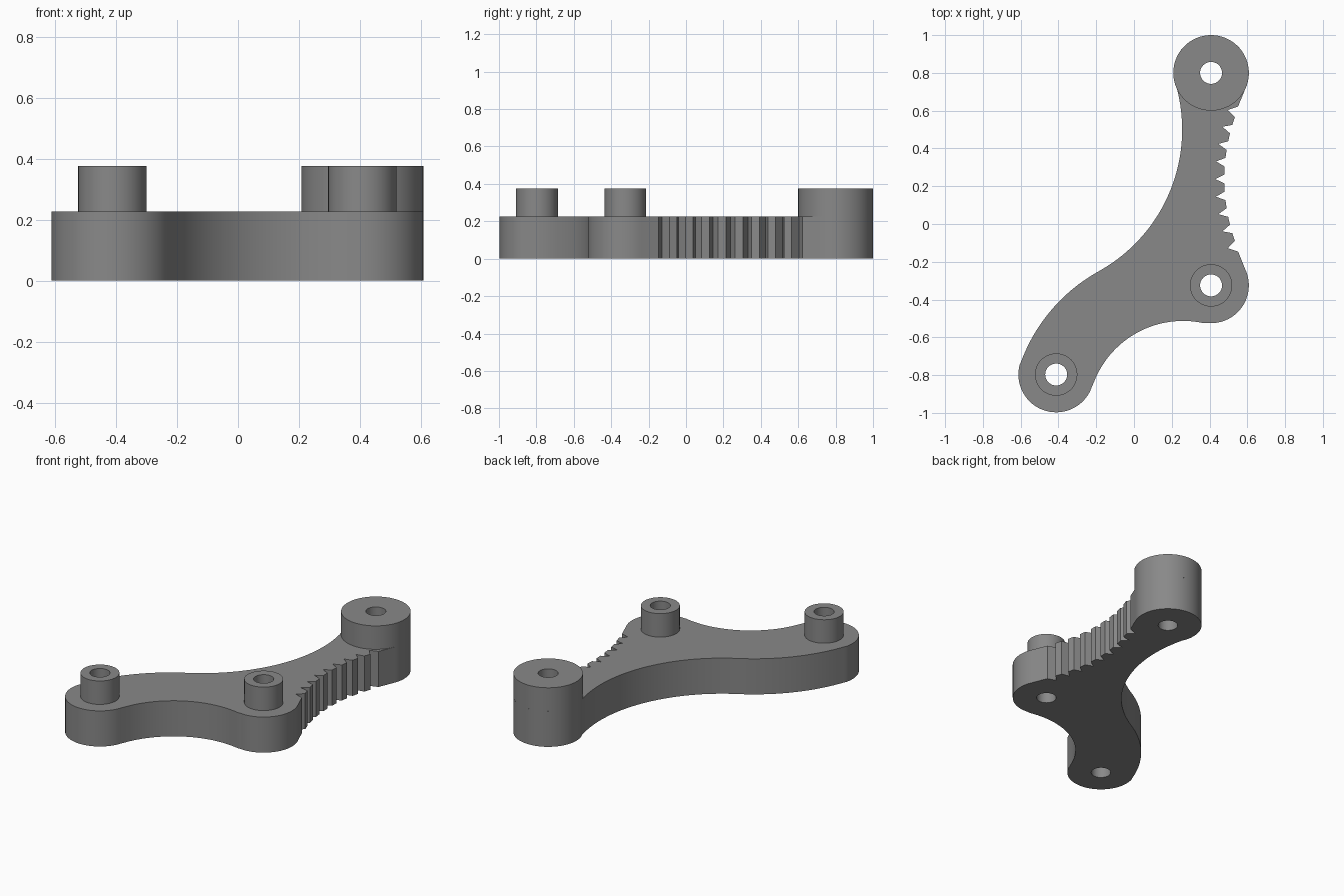
import bpy, bmesh
from math import cos, sin, radians

if "Cube" in bpy.data.objects:
    bpy.data.objects.remove(bpy.data.objects["Cube"])

PLATE_TOP, BOSS_TOP = 0.226, 0.375
HOLE_R = 0.058
UPPER, LOWER, LEFT = (0.408, 0.8), (0.408, -0.325), (-0.412, -0.797)

grey = bpy.data.materials.new("grey")
grey.diffuse_color = (0.25, 0.25, 0.25, 1)
grey.use_nodes = True
grey.node_tree.nodes["Principled BSDF"].inputs["Base Color"].default_value = grey.diffuse_color


def arc(centre, r, a0, a1, n):
    """Points along an arc, angles in degrees, both ends included."""
    return [(centre[0] + r * cos(radians(a0 + (a1 - a0) * i / n)),
             centre[1] + r * sin(radians(a0 + (a1 - a0) * i / n))) for i in range(n + 1)]


def circle(centre, r, n=64):
    return arc(centre, r, 0, 360, n)[:-1]


def prism(name, loops, z0, z1, open_bottom=False):
    """Extrude closed outlines (the inner ones become holes) from z0 to z1."""
    curve = bpy.data.curves.new(name, 'CURVE')
    curve.dimensions, curve.fill_mode = '2D', 'BOTH'
    curve.extrude = (z1 - z0) / 2
    for pts in loops:
        spline = curve.splines.new('POLY')
        spline.points.add(len(pts) - 1)
        for p, (x, y) in zip(spline.points, pts):
            p.co = (x, y, 0, 1)
        spline.use_cyclic_u = True
    helper = bpy.data.objects.new(name + "_outline", curve)
    bpy.context.collection.objects.link(helper)
    graph = bpy.context.evaluated_depsgraph_get()
    mesh = bpy.data.meshes.new_from_object(helper.evaluated_get(graph))
    bpy.data.objects.remove(helper)

    bm = bmesh.new()
    bm.from_mesh(mesh)
    bmesh.ops.remove_doubles(bm, verts=bm.verts, dist=1e-5)
    bmesh.ops.translate(bm, verts=bm.verts, vec=(0, 0, (z0 + z1) / 2))
    bmesh.ops.recalc_face_normals(bm, faces=bm.faces)
    if open_bottom:
        low = [f for f in bm.faces if all(v.co.z < z0 + 1e-4 for v in f.verts)]
        bmesh.ops.delete(bm, geom=low, context='FACES')
    bm.to_mesh(mesh)
    bm.free()
    mesh.materials.clear()
    mesh.materials.append(grey)
    obj = bpy.data.objects.new(name, mesh)
    bpy.context.collection.objects.link(obj)
    bpy.ops.object.select_all(action='DESELECT')
    obj.select_set(True)
    bpy.context.view_layer.objects.active = obj
    bpy.ops.object.shade_smooth_by_angle(angle=radians(20))


# Concave toothed edge: sharp roots and flat tips on an arc
RACK = (1.46, 0.238)
STEP, TIP_HALF = 5.2, 1.25
teeth = [(0.551, -0.146)]
for i in range(-4, 5):
    a = 180 - i * STEP
    teeth += arc(RACK, 1.03, a, a, 1)[:1]
    if i < 4:
        teeth += arc(RACK, 0.982, a - STEP / 2 + TIP_HALF, a - STEP / 2 - TIP_HALF, 1)
teeth.append((0.551, 0.622))

# Plate outline, counter-clockwise, from smoothly joined arcs
outline = (arc(UPPER, 0.2, -25, 196.5, 40)
           + arc((-0.603, 0.5), 0.858, 16.5, -61, 40)[1:]
           + arc((0.252, -1.043), 0.906, 119, 159.6, 20)[1:]
           + arc(LEFT, 0.2, 159.6, 341.7, 36)[1:]
           + arc((0.26, -1.019), 0.506, 161.7, 77.8, 28)[1:]
           + arc(LOWER, 0.2, -102.2, 25, 28)[1:]
           + teeth)
prism("toothed_plate", [outline] + [circle(c, HOLE_R) for c in (UPPER, LOWER, LEFT)],
      0, PLATE_TOP)

# Raised bosses around the holes
for name, centre, r in (("upper_boss", UPPER, 0.2),
                        ("lower_boss", LOWER, 0.112),
                        ("left_boss", LEFT, 0.112)):
    prism(name, [circle(centre, r), circle(centre, HOLE_R)], PLATE_TOP, BOSS_TOP, True)
